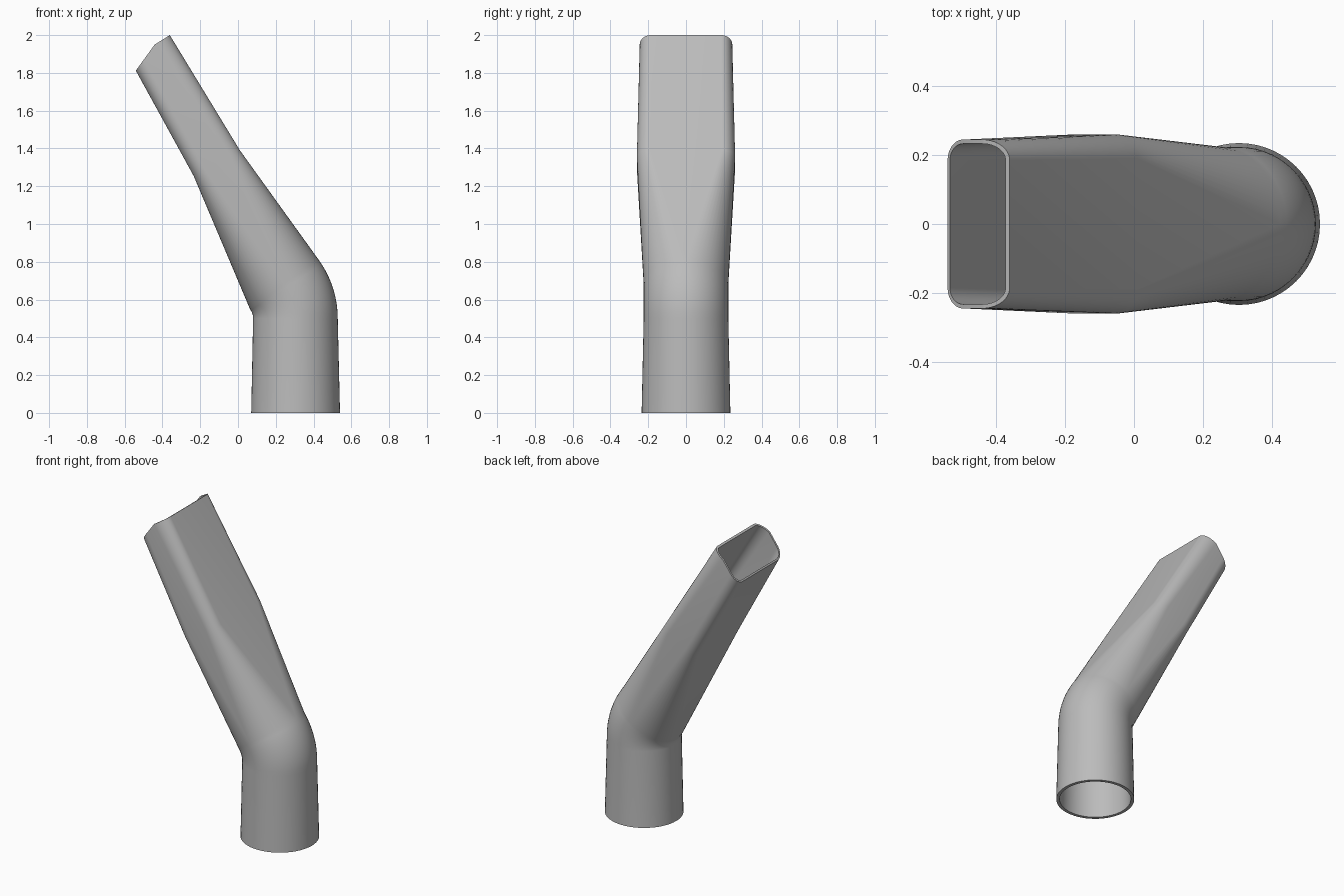
import bpy
import bmesh
from math import sin, cos, pi, radians
from mathutils import Vector

cube = bpy.data.objects.get("Cube")
if cube:
    bpy.data.objects.remove(cube)

ARC = 14  # segments in each quarter of a section


def section(a, b, w, ru=None, ry=None, wall=0.02, mid=None):
    """Rounded section from a to b (x, z), half width w; mid bends its line."""
    return dict(a=Vector(a), b=Vector(b), w=w, ru=ru, ry=ry, wall=wall, mid=mid)


def ring(bm, s, inset):
    """Vertices of one section, four corner arcs, shrunk by inset."""
    a, b = s["a"], s["b"]
    h = (b - a).length / 2
    ru = s["ru"] or h
    ry = s["ry"] or s["w"]
    split = (2 * h - ru) / (2 * h)
    verts = []
    for i, (su, sy) in enumerate(((1, 1), (-1, 1), (-1, -1), (1, -1))):
        for k in range(ARC + 1):
            ang = (i + k / ARC) * pi / 2
            u = su * (h - ru) + (ru - inset) * cos(ang)
            y = sy * (s["w"] - ry) + (ry - inset) * sin(ang)
            t = (u + h) / (2 * h)
            if s["mid"]:
                m = Vector(s["mid"])
                p = a.lerp(m, t / split) if t < split else m.lerp(b, (t - split) / (1 - split))
            else:
                p = a.lerp(b, t)
            verts.append(bm.verts.new((p.x, y, p.y)))
    return verts


# Sections: round socket, elbow, flattened neck, bevelled mouth
sections = [section((0.07, 0), (0.54, 0), 0.235)]
for k in range(11):
    ang = radians(36.5) * k / 10
    d = Vector((cos(ang), sin(ang)))
    pivot = Vector((0, 0.5))
    sections.append(section(pivot + d * 0.08, pivot + d * 0.528, 0.224))
sections.append(section((-0.235, 1.255), (0.01, 1.39), 0.26, 0.07, 0.07, 0.016))
sections.append(section((-0.541, 1.812), (-0.361, 2.0), 0.245, 0.08, 0.06,
                        0.012, (-0.441, 1.95)))

# Loft the outer wall up and the inner wall back down, closing at both rims
bm = bmesh.new()
rings = [ring(bm, s, 0) for s in sections]
rings += [ring(bm, s, s["wall"]) for s in reversed(sections)]
for lower, upper in zip(rings, rings[1:] + rings[:1]):
    n = len(lower)
    for i in range(n):
        j = (i + 1) % n
        bm.faces.new((lower[i], lower[j], upper[j], upper[i]))
bmesh.ops.remove_doubles(bm, verts=bm.verts[:], dist=0.0005)
bmesh.ops.recalc_face_normals(bm, faces=bm.faces[:])

mesh = bpy.data.meshes.new("nozzle_tube")
bm.to_mesh(mesh)
bm.free()
tube = bpy.data.objects.new("nozzle_tube", mesh)
bpy.context.collection.objects.link(tube)

# Plain grey plastic
grey = bpy.data.materials.new("grey_plastic")
grey.use_nodes = True
colour = (0.5, 0.5, 0.5, 1)
grey.diffuse_color = colour
grey.node_tree.nodes["Principled BSDF"].inputs["Base Color"].default_value = colour
mesh.materials.append(grey)

bpy.ops.object.select_all(action="DESELECT")
tube.select_set(True)
bpy.context.view_layer.objects.active = tube
bpy.ops.object.shade_smooth_by_angle(angle=radians(30))
